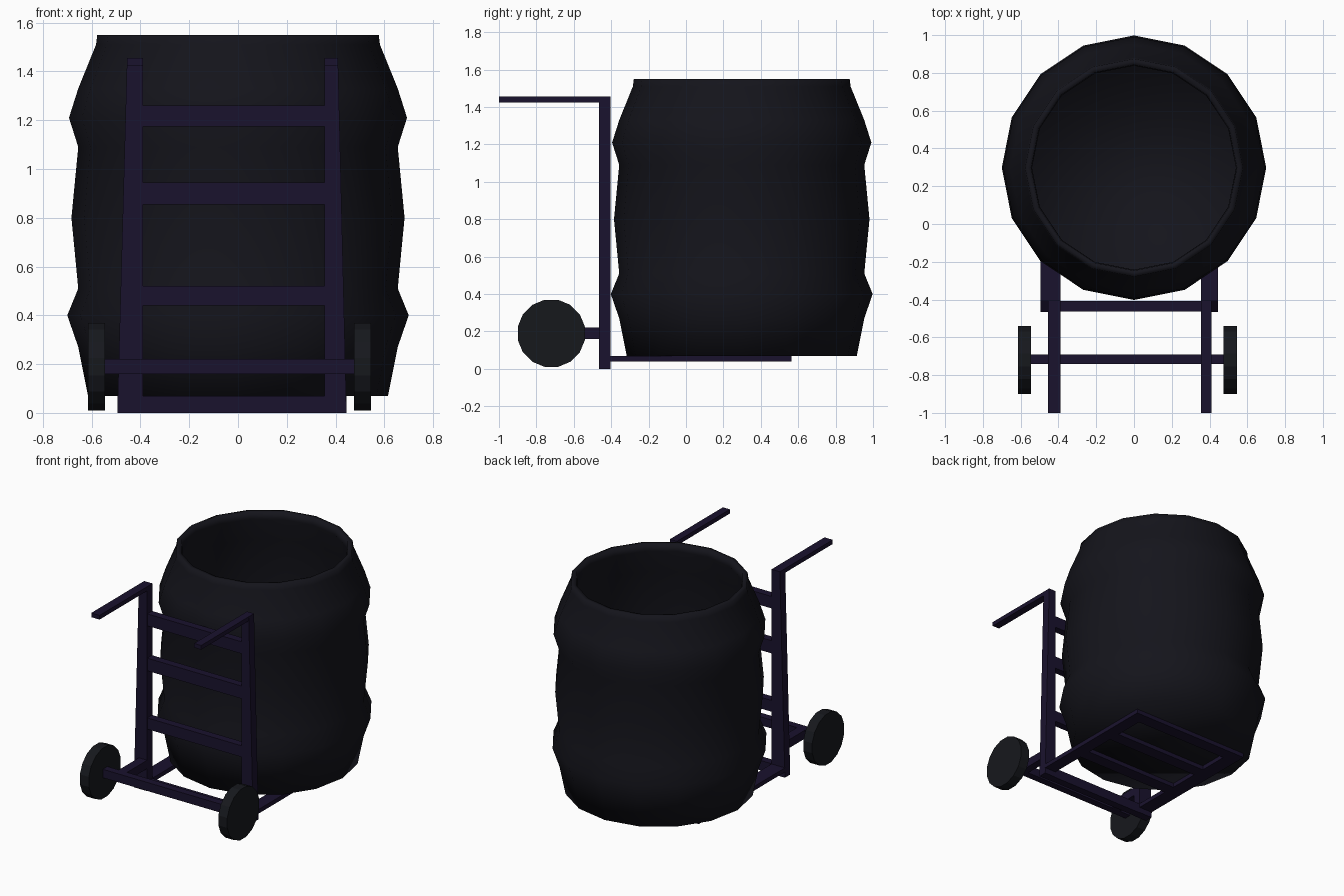
import bpy, bmesh, math

if "Cube" in bpy.data.objects:
    bpy.data.objects.remove(bpy.data.objects["Cube"])


def material(name, rgb):
    m = bpy.data.materials.new(name)
    m.diffuse_color = (*rgb, 1)
    m.use_nodes = True
    m.node_tree.nodes["Principled BSDF"].inputs["Base Color"].default_value = m.diffuse_color
    return m


PLASTIC = material("black_plastic", (0.007, 0.007, 0.011))
STEEL = material("purple_steel", (0.010, 0.006, 0.027))
RUBBER = material("dark_rubber", (0.008, 0.009, 0.012))


def make_object(name, bm, mat):
    bmesh.ops.recalc_face_normals(bm, faces=bm.faces)
    mesh = bpy.data.meshes.new(name)
    bm.to_mesh(mesh)
    bm.free()
    mesh.materials.append(mat)
    ob = bpy.data.objects.new(name, mesh)
    bpy.context.collection.objects.link(ob)
    return ob


def bar(name, x, y, z, top_x=None):
    """Box from (min, max) ranges; top_x gives a tapered top."""
    bm = bmesh.new()
    bmesh.ops.create_cube(bm, size=1)
    for v in bm.verts:
        rx = top_x if top_x and v.co.z > 0 else x
        v.co = (rx[v.co.x > 0], y[v.co.y > 0], z[v.co.z > 0])
    return make_object(name, bm, STEEL)


# Barrel: revolved outer wall, rim, inner wall and floor
profile = [(0.615, 0.07), (0.655, 0.27), (0.70, 0.40), (0.655, 0.51),
           (0.683, 0.80), (0.655, 1.09), (0.693, 1.21), (0.655, 1.33),
           (0.582, 1.51), (0.577, 1.55), (0.545, 1.55), (0.54, 1.50),
           (0.615, 1.32), (0.64, 0.80), (0.615, 0.30), (0.575, 0.11)]
SIDES = 16
bm = bmesh.new()
rings = []
for r, z in profile:
    angles = [2 * math.pi * i / SIDES for i in range(SIDES)]
    rings.append([bm.verts.new((r * math.cos(a), 0.298 + r * math.sin(a), z))
                  for a in angles])
for lo, hi in zip(rings, rings[1:]):
    for i in range(SIDES):
        j = (i + 1) % SIDES
        bm.faces.new((lo[i], lo[j], hi[j], hi[i]))
bm.faces.new(rings[0])
bm.faces.new(rings[-1])
for f in bm.faces:
    f.smooth = True
make_object("barrel", bm, PLASTIC)

# Side members: upright, handle, axle bracket and base rail
for side, foot, top in (("left", (-0.495, -0.39), (-0.455, -0.39)),
                        ("right", (0.355, 0.445), (0.355, 0.41))):
    bar(side + "_upright", foot, (-0.465, -0.405), (0, 1.455), top)
    bar(side + "_handle", top, (-1.0, -0.46), (1.425, 1.455))
    bar(side + "_axle_bracket", top, (-0.70, -0.46), (0.16, 0.22))
    bar(side + "_base_rail", foot, (-0.41, 0.565), (0.04, 0.07))

# Back rungs
INNER = (-0.395, 0.36)
for i, z in enumerate([(0.0, 0.07), (0.44, 0.52), (0.855, 0.945), (1.175, 1.26)]):
    bar(f"back_rung_{i + 1}", INNER, (-0.462, -0.408), z)

# Base slats
for i, y in enumerate([(-0.14, -0.05), (0.17, 0.26), (0.475, 0.565)]):
    bar(f"base_slat_{i + 1}", INNER, y, (0.04, 0.07))

# Axle
bar("axle", (-0.56, 0.49), (-0.742, -0.69), (0.16, 0.22))

# Wheels
for side, x in (("left", -0.58), ("right", 0.51)):
    bm = bmesh.new()
    bmesh.ops.create_cone(bm, cap_ends=True, segments=16, radius1=0.183,
                          radius2=0.183, depth=0.07)
    for v in bm.verts:
        a = math.atan2(v.co.y, v.co.x) + math.pi / 16
        v.co = (x + v.co.z, -0.72 + 0.183 * math.cos(a), 0.19 + 0.183 * math.sin(a))
    make_object(side + "_wheel", bm, RUBBER)
